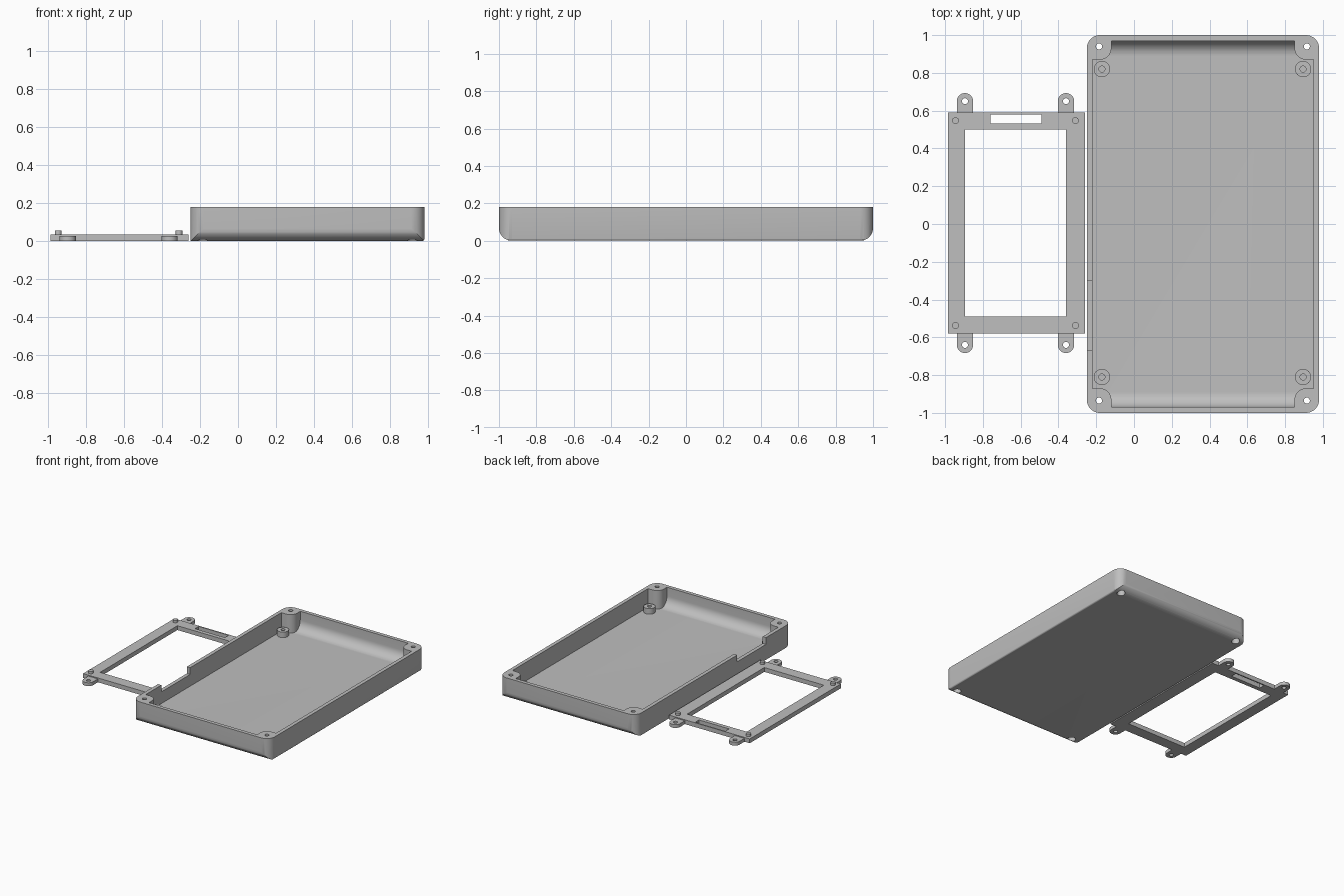
import bpy, bmesh, math

if "Cube" in bpy.data.objects:
    bpy.data.objects.remove(bpy.data.objects["Cube"])

grey = bpy.data.materials.new("light grey plastic")
grey.diffuse_color = (0.52, 0.52, 0.52, 1)
grey.use_nodes = True
grey.node_tree.nodes["Principled BSDF"].inputs["Base Color"].default_value = grey.diffuse_color


def outline(x0, x1, y0, y1, radii=(0, 0, 0, 0), steps=10):
    """Rectangle outline with a radius per corner: low-left, low-right, up-right, up-left."""
    pts = []
    corners = [(x0, y0, 1, 1), (x1, y0, -1, 1), (x1, y1, -1, -1), (x0, y1, 1, -1)]
    for i, ((x, y, sx, sy), r) in enumerate(zip(corners, radii)):
        if r == 0:
            pts.append((x, y))
            continue
        for k in range(steps + 1):
            a = math.radians(180 + 90 * i + 90 * k / steps)
            pts.append((x + sx * r + r * math.cos(a), y + sy * r + r * math.sin(a)))
    return pts


def circle(x, y, r, n=32):
    return [(x + r * math.cos(2 * math.pi * i / n), y + r * math.sin(2 * math.pi * i / n))
            for i in range(n)]


def prism(name, pts, w0, w1, axis="z"):
    """Extrude a flat outline along one axis."""
    place = {"x": lambda u, v, w: (w, u, v),
             "y": lambda u, v, w: (u, w, v),
             "z": lambda u, v, w: (u, v, w)}[axis]
    bm = bmesh.new()
    low = [bm.verts.new(place(u, v, w0)) for u, v in pts]
    top = [bm.verts.new(place(u, v, w1)) for u, v in pts]
    bm.faces.new(low)
    bm.faces.new(top)
    n = len(pts)
    for i in range(n):
        j = (i + 1) % n
        bm.faces.new((low[i], low[j], top[j], top[i]))
    bmesh.ops.recalc_face_normals(bm, faces=bm.faces)
    mesh = bpy.data.meshes.new(name)
    bm.to_mesh(mesh)
    bm.free()
    mesh.materials.append(grey)
    obj = bpy.data.objects.new(name, mesh)
    bpy.context.collection.objects.link(obj)
    return obj


def activate(obj):
    bpy.ops.object.select_all(action="DESELECT")
    obj.select_set(True)
    bpy.context.view_layer.objects.active = obj


def combine(obj, other, operation="DIFFERENCE"):
    """Apply a boolean and discard the helper."""
    activate(obj)
    mod = obj.modifiers.new("cut", "BOOLEAN")
    mod.operation, mod.solver, mod.object = operation, "EXACT", other
    bpy.ops.object.modifier_apply(modifier=mod.name)
    bpy.data.objects.remove(other)


def smooth(obj):
    activate(obj)
    bpy.ops.object.shade_smooth_by_angle(angle=math.radians(30))


# Tray shell: rounded plan, with large bottom rounding on the two short ends
X0, X1, H, WALL = -0.25, 0.98, 0.18, 0.03
MID = (X0 + X1) / 2
tray = prism("tray", outline(X0, X1, -1, 1, (0.07,) * 4), 0, H)
combine(tray, prism("end_profile", outline(-1.0005, 1.0005, -0.0005, 0.3, (0.07, 0.07, 0, 0)),
                    -0.5, 1.2, "x"), "INTERSECT")
combine(tray, prism("side_profile", outline(-0.5, X1 + 0.0005, -0.0005, 0.3, (0, 0.015, 0, 0)),
                    -1.2, 1.2, "y"), "INTERSECT")

# Cavity, leaving a screw post standing in each corner
cavity = prism("cavity", outline(-0.97, 0.97, 0.03, 0.3, (0.08, 0.08, 0, 0)),
               X0 + WALL, X1 - WALL, "x")
for sx in (-1, 1):
    for sy in (-1, 1):
        xs = sorted((MID + sx * 0.485, MID + sx * 0.8))
        ys = sorted((sy * 0.87, sy * 1.2))
        rounded = {(1, 1): 0, (-1, 1): 1, (-1, -1): 2, (1, -1): 3}[(sx, sy)]
        radii = [0.06 if i == rounded else 0 for i in range(4)]
        combine(cavity, prism("post", outline(*xs, *ys, radii), -0.1, 0.4))
combine(tray, cavity)

# Notch in the long wall beside the frame
combine(tray, prism("notch", outline(-0.67, -0.30, H - 0.055, 0.3), X0 - 0.1, X0 + WALL + 0.01, "x"))

# Corner screw holes with wider recesses underneath
for x in (MID - 0.55, MID + 0.55):
    for y in (-0.935, 0.94):
        combine(tray, prism("screw_hole", circle(x, y, 0.016), -0.1, 0.3))
        combine(tray, prism("screw_recess", circle(x, y, 0.03), -0.1, 0.08))
smooth(tray)

# Hollow standoffs on the tray floor
for x in (-0.17, 0.895):
    for y in (-0.81, 0.82):
        standoff = prism("standoff", circle(x, y, 0.043), 0.025, 0.075)
        combine(standoff, prism("standoff_hole", circle(x, y, 0.016), 0.032, 0.2))
        smooth(standoff)

# Flat mounting frame with window and slot
frame = prism("mounting_frame", outline(-0.985, -0.26, -0.58, 0.59), 0, 0.035)
combine(frame, prism("window", outline(-0.895, -0.36, -0.49, 0.50), -0.1, 0.1))
combine(frame, prism("slot", outline(-0.76, -0.49, 0.533, 0.58), -0.1, 0.1))

# Locating pegs on the frame
for x in (-0.945, -0.31):
    for y in (-0.537, 0.547):
        smooth(prism("locating_peg", circle(x, y, 0.018, 24), 0.03, 0.055))

# Rounded screw tabs at the frame ends
for x in (-0.895, -0.36):
    for y, edge, radii in ((0.65, 0.59, (0, 0, 0.0425, 0.0425)),
                           (-0.64, -0.58, (0.0425, 0.0425, 0, 0))):
        ys = (edge, y + 0.043) if y > 0 else (y - 0.043, edge)
        tab = prism("screw_tab", outline(x - 0.043, x + 0.043, *ys, radii), 0, 0.027)
        combine(tab, prism("tab_hole", circle(x, y, 0.016), -0.1, 0.1))
        smooth(tab)
